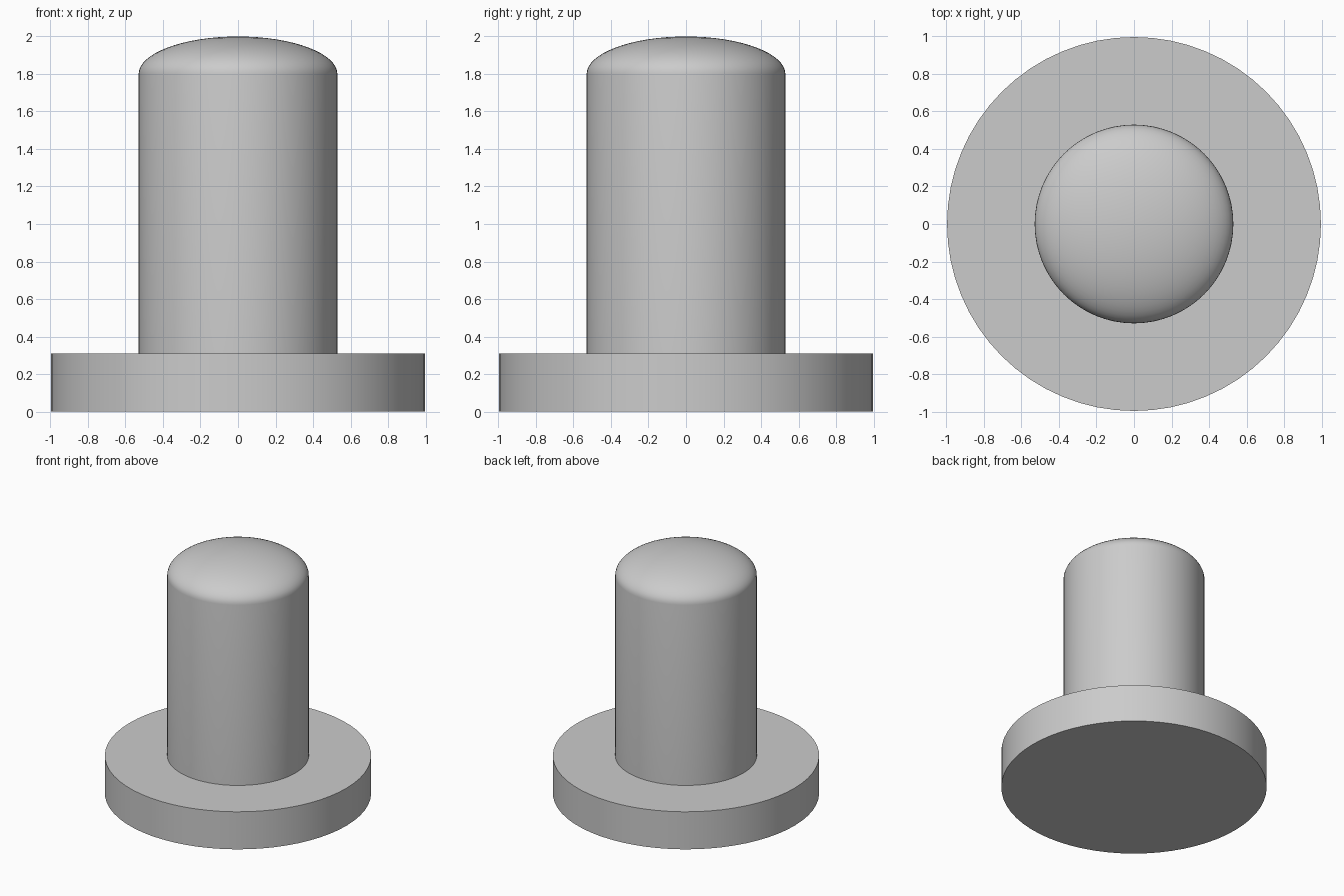
import bpy
import math

SIDES = 64

# Remove the default cube
cube = bpy.data.objects.get("Cube")
if cube:
    bpy.data.objects.remove(cube, do_unlink=True)

# Single plain grey material
grey = bpy.data.materials.new("plain grey")
grey.use_nodes = True
colour = (0.6, 0.6, 0.6, 1.0)
grey.diffuse_color = colour
grey.node_tree.nodes["Principled BSDF"].inputs["Base Color"].default_value = colour


def lathe(name, profile):
    """Revolve a bottom-to-top (radius, z) profile, closing both ends."""
    verts, faces = [], []
    for radius, z in profile:
        for i in range(SIDES):
            a = math.tau * i / SIDES
            verts.append((radius * math.cos(a), radius * math.sin(a), z))
    for r in range(len(profile) - 1):
        for i in range(SIDES):
            j = (i + 1) % SIDES
            low, high = r * SIDES, (r + 1) * SIDES
            faces.append((low + i, low + j, high + j, high + i))
    faces.append(tuple(reversed(range(SIDES))))
    faces.append(tuple(range(len(verts) - SIDES, len(verts))))
    mesh = bpy.data.meshes.new(name)
    mesh.from_pydata(verts, [], faces)
    mesh.materials.append(grey)
    obj = bpy.data.objects.new(name, mesh)
    bpy.context.collection.objects.link(obj)
    bpy.ops.object.select_all(action='DESELECT')
    obj.select_set(True)
    bpy.context.view_layer.objects.active = obj
    bpy.ops.object.shade_smooth_by_angle(angle=math.radians(35))
    return obj


# Wide flat disc at the bottom
lathe("base_flange", [(0.997, 0), (0.997, 0.31)])

# Upright post with a shallow elliptical dome on top
post_radius, shoulder, dome_height = 0.53, 1.8, 0.2
steps = 16
dome = []
for k in range(1, steps):
    t = math.pi / 2 * k / steps
    dome.append((post_radius * math.cos(t), shoulder + dome_height * math.sin(t)))
dome.append((0.01, shoulder + dome_height))
lathe("domed_post", [(post_radius, 0.31), (post_radius, shoulder)] + dome)
